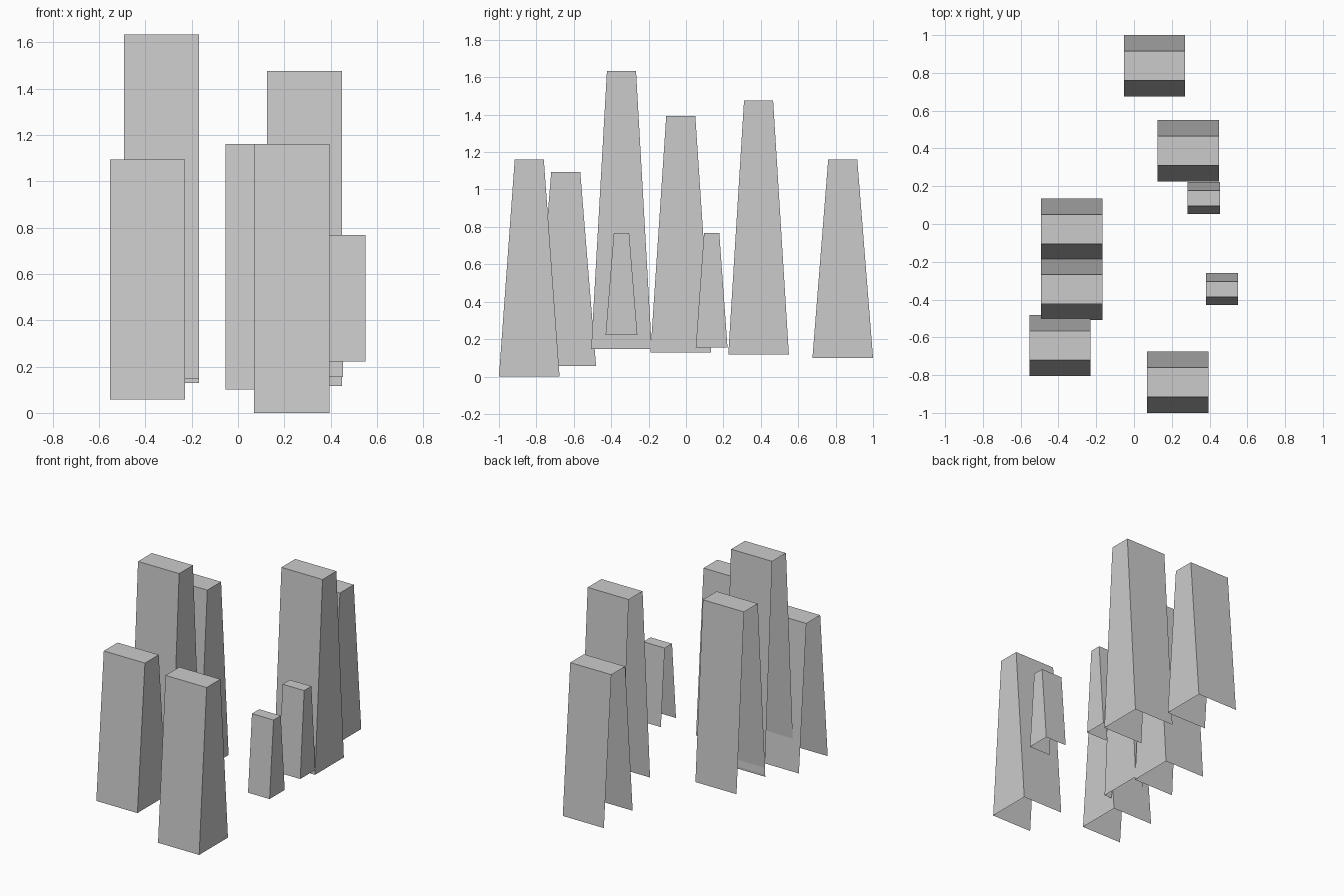
import bpy

if "Cube" in bpy.data.objects:
    bpy.data.objects.remove(bpy.data.objects["Cube"])


def tower(name, x0, yc, z0, z1, width):
    """Tapered shell: front, back, right side and roof; left side and base open."""
    x1 = x0 + width
    base, top = width / 2, width * 0.24
    profile = [(yc - base, z0), (yc - top, z1), (yc + top, z1), (yc + base, z0)]
    # profile swept along x: left ring is 0-3, right ring is 4-7
    verts = [(x, y, z) for x in (x0, x1) for y, z in profile]
    faces = [(i, i + 4, i + 5, i + 1) for i in range(3)]   # front, roof, back
    faces.append((4, 7, 6, 5))                             # right side
    mesh = bpy.data.meshes.new(name)
    mesh.from_pydata(verts, [], faces)
    obj = bpy.data.objects.new(name, mesh)
    bpy.context.collection.objects.link(obj)
    return obj


# Large towers: left edge x, centre y, bottom z, top z
LARGE = [
    (0.07, -0.838, 0.0, 1.16),
    (-0.553, -0.643, 0.057, 1.093),
    (-0.492, -0.345, 0.147, 1.633),
    (-0.492, -0.028, 0.128, 1.394),
    (0.125, 0.388, 0.117, 1.476),
    (-0.053, 0.838, 0.10, 1.16),
]
for i, (x, y, z0, z1) in enumerate(LARGE):
    tower(f"large_tower_{i + 1}", x, y, z0, z1, 0.324)

# Small towers
SMALL = [
    (0.38, -0.345, 0.222, 0.768),
    (0.284, 0.137, 0.155, 0.768),
]
for i, (x, y, z0, z1) in enumerate(SMALL):
    tower(f"small_tower_{i + 1}", x, y, z0, z1, 0.17)
